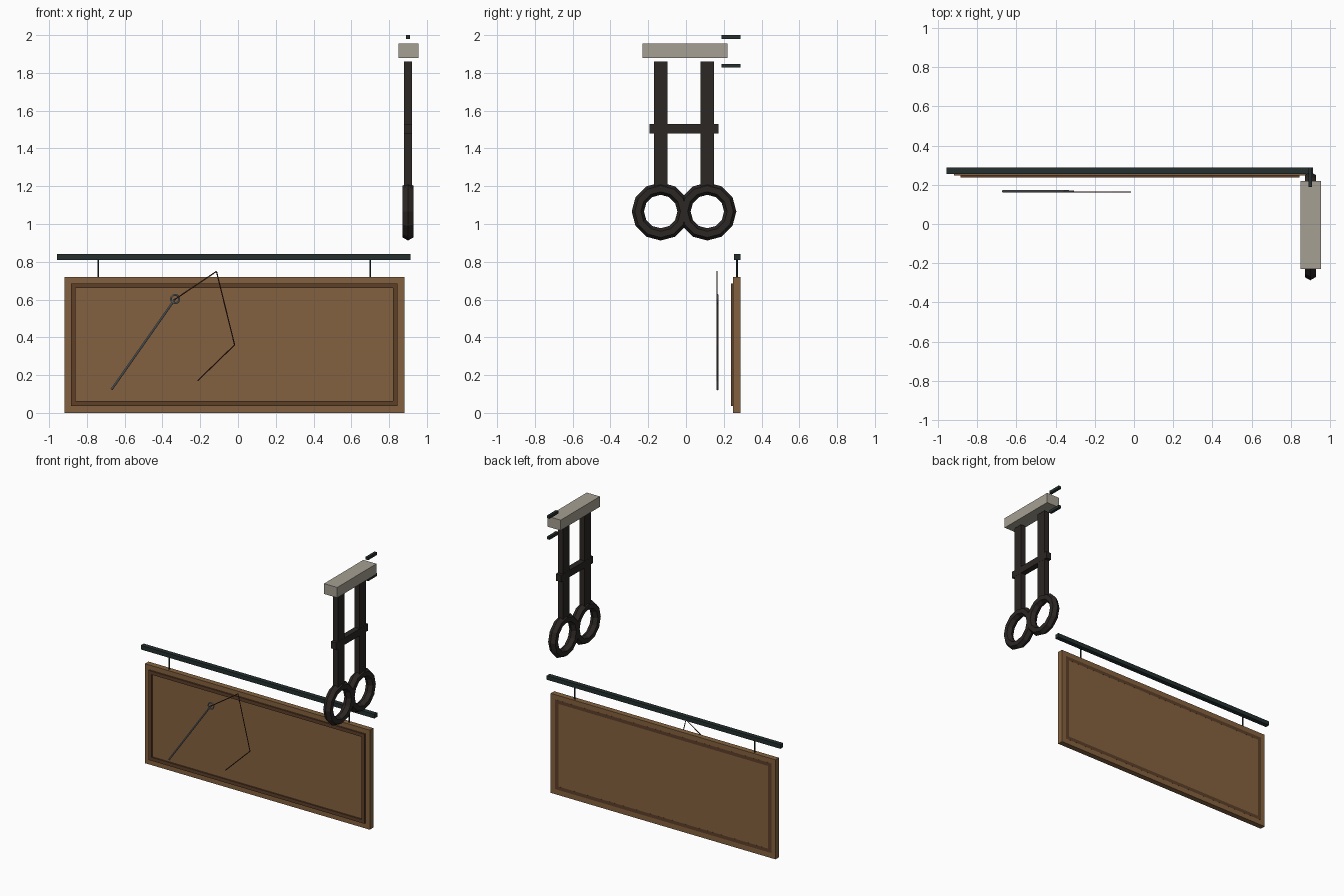
import bpy
from math import radians
from mathutils import Vector

if "Cube" in bpy.data.objects:
    bpy.data.objects.remove(bpy.data.objects["Cube"])


def material(name, rgb):
    m = bpy.data.materials.new(name)
    m.diffuse_color = (*rgb, 1)
    m.use_nodes = True
    m.node_tree.nodes["Principled BSDF"].inputs["Base Color"].default_value = m.diffuse_color
    return m


WOOD = material("wood", (0.23, 0.12, 0.05))
TRIM = material("dark_wood", (0.11, 0.05, 0.022))
IRON = material("black_iron", (0.025, 0.02, 0.018))
GREEN = material("green_iron", (0.018, 0.03, 0.028))
STONE = material("stone", (0.38, 0.35, 0.29))
STEEL = material("steel", (0.22, 0.23, 0.24))
THREAD = material("thread", (0.06, 0.02, 0.012))


def finish(name, mat):
    ob = bpy.context.object
    ob.name = name
    ob.data.materials.append(mat)
    return ob


def box(name, x, y, z, mat):
    """Box from its (min, max) range on each axis."""
    bpy.ops.mesh.primitive_cube_add(size=1)
    ob = finish(name, mat)
    ob.location = [(a + b) / 2 for a, b in (x, y, z)]
    ob.scale = [b - a for a, b in (x, y, z)]
    return ob


def rod(name, a, b, r1, r2, mat, sides=8):
    """Round rod from point a to point b."""
    a, b = Vector(a), Vector(b)
    bpy.ops.mesh.primitive_cone_add(vertices=sides, radius1=r1, radius2=r2,
                                    depth=(b - a).length, location=(a + b) / 2)
    ob = finish(name, mat)
    ob.rotation_euler = (b - a).to_track_quat('Z', 'Y').to_euler()
    return ob


def ring(name, loc, rot, major, minor, segs, sides, mat):
    bpy.ops.mesh.primitive_torus_add(location=loc, rotation=rot, major_radius=major,
                                     minor_radius=minor, major_segments=segs,
                                     minor_segments=sides)
    return finish(name, mat)


# Sign board with raised trim
box("sign_board", (-0.918, 0.881), (0.248, 0.288), (0, 0.72), WOOD)
TY = (0.238, 0.2883)
for side, z in (("bottom", 0.037), ("top", 0.660)):
    box(f"trim_{side}", (-0.885, 0.845), TY, (z, z + 0.025), TRIM)
for side, x in (("left", -0.885), ("right", 0.820)):
    box(f"trim_{side}", (x, x + 0.025), TY, (0.037, 0.685), TRIM)

# Hanging bar and its two hangers
box("hanging_bar", (-0.957, 0.913), (0.255, 0.288), (0.81, 0.84), GREEN)
for side, x in (("left", -0.74), ("right", 0.70)):
    rod(f"hanger_{side}", (x, 0.27, 0.715), (x, 0.27, 0.815), 0.005, 0.005, GREEN)

# Needle, its eye and the trailing thread
rod("needle", (-0.67, 0.167, 0.123), (-0.333, 0.167, 0.603), 0.006, 0.006, STEEL)
ring("needle_eye", (-0.333, 0.167, 0.603), (radians(90), 0, 0), 0.022, 0.005, 12, 6, STEEL)
path = [(-0.34, 0.597), (-0.114, 0.749), (-0.018, 0.36), (-0.214, 0.17)]
for i, (p, q) in enumerate(zip(path, path[1:])):
    rod(f"thread_{i + 1}", (p[0], 0.163, p[1]), (q[0], 0.163, q[1]), 0.003, 0.003, THREAD, 6)

# Scissors: paired blades and finger rings
CX, CY = 0.9, -0.0105
for side, s in (("front", -1), ("back", 1)):
    y = CY + s * 0.1235
    box(f"scissor_blade_{side}", (CX - 0.02, CX + 0.02), (y - 0.036, y + 0.036), (1.2, 1.86), IRON)
    ring(f"finger_ring_{side}", (CX, y, 1.066), (0, radians(90), 0), 0.121, 0.0325, 12, 6, IRON)
box("scissor_crossbar", (CX - 0.021, CX + 0.021), (-0.193, 0.172), (1.48, 1.53), IRON)

# Stone block over the scissors and two wall brackets
box("top_block", (0.85, 0.955), (-0.23, 0.219), (1.88, 1.955), STONE)
for name, z in (("lower", 1.828), ("upper", 1.98)):
    box(f"bracket_{name}", (0.89, 0.91), (0.188, 0.288), (z, z + 0.02), GREEN)
